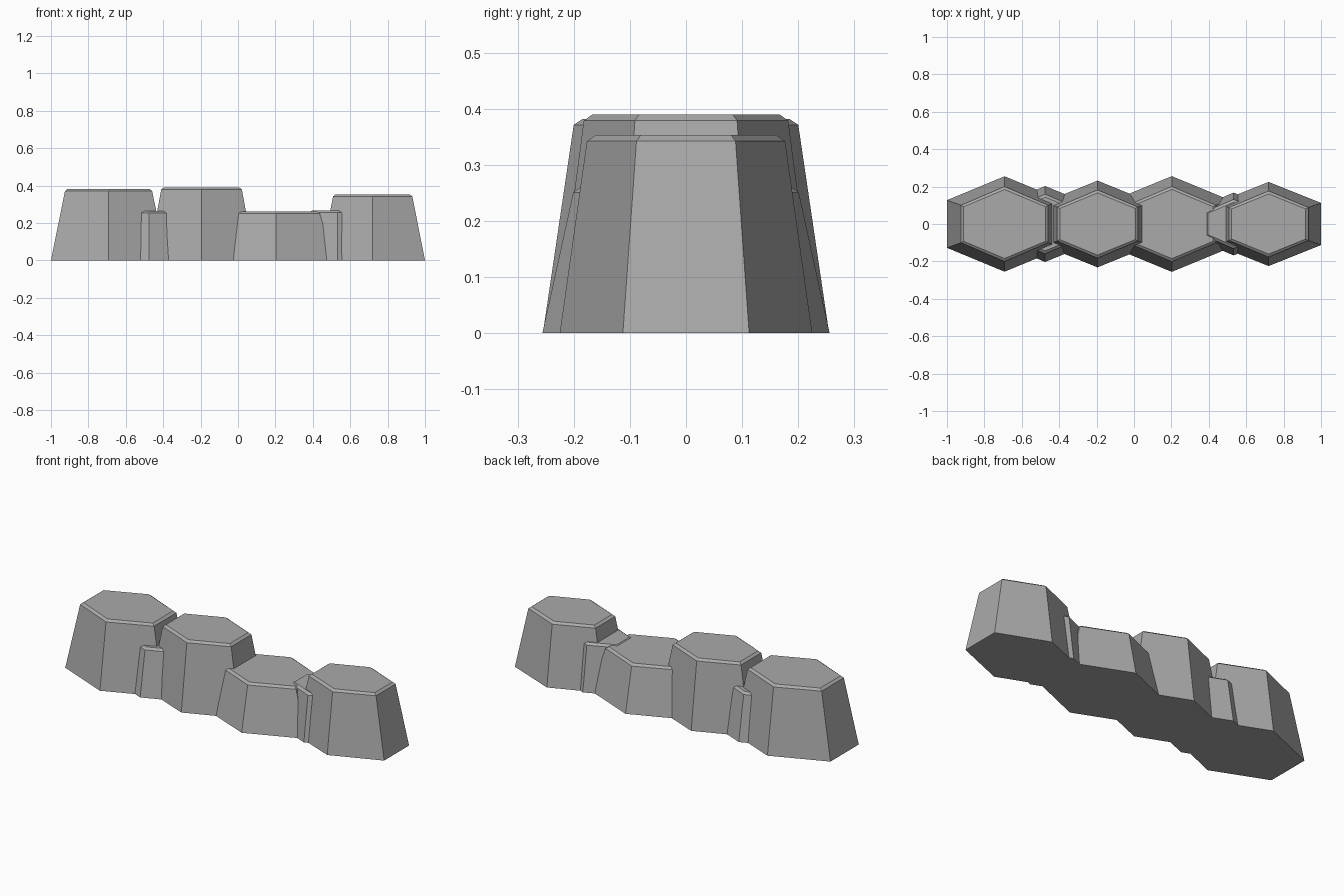
import bpy, bmesh, math

if "Cube" in bpy.data.objects:
    bpy.data.objects.remove(bpy.data.objects["Cube"])

stone_grey = bpy.data.materials.new("stone grey")
stone_grey.diffuse_color = (0.4, 0.4, 0.4, 1)
stone_grey.use_nodes = True
stone_grey.node_tree.nodes["Principled BSDF"].inputs["Base Color"].default_value = stone_grey.diffuse_color


def stone(name, x, half_x, half_y, height):
    """Tapered hexagonal stone with a small chamfer round its top."""
    bevel = 0.011
    tx, ty = half_x * 0.757, half_y * 0.785
    # (half width in x, half depth in y, z) of each ring
    rings = [(half_x, half_y, 0),
             (tx, ty, height - bevel),
             (tx - 0.014, ty - 0.016, height)]
    bm = bmesh.new()
    loops = []
    for hx, hy, z in rings:
        loop = []
        for i in range(6):
            a = math.radians(30 + 60 * i)
            loop.append(bm.verts.new((hx * math.cos(a) / math.cos(math.pi / 6),
                                      hy * math.sin(a), z)))
        loops.append(loop)
    for lo, hi in zip(loops, loops[1:]):
        for i in range(6):
            j = (i + 1) % 6
            bm.faces.new((lo[i], lo[j], hi[j], hi[i]))
    bm.faces.new(loops[0][::-1])
    bm.faces.new(loops[-1])
    bmesh.ops.recalc_face_normals(bm, faces=bm.faces)
    mesh = bpy.data.meshes.new(name)
    bm.to_mesh(mesh)
    bm.free()
    mesh.materials.append(stone_grey)
    ob = bpy.data.objects.new(name, mesh)
    ob.location.x = x
    bpy.context.collection.objects.link(ob)
    return ob


# Four main stones, left to right
stone("left_stone", -0.692, 0.308, 0.255, 0.382)
stone("middle_left_stone", -0.195, 0.285, 0.232, 0.390)
stone("middle_right_stone", 0.202, 0.310, 0.256, 0.262)
stone("right_stone", 0.720, 0.280, 0.225, 0.353)

# Two small filler stones in the gaps
stone("left_filler_stone", -0.475, 0.247, 0.203, 0.265)
stone("right_filler_stone", 0.533, 0.200, 0.168, 0.266)
